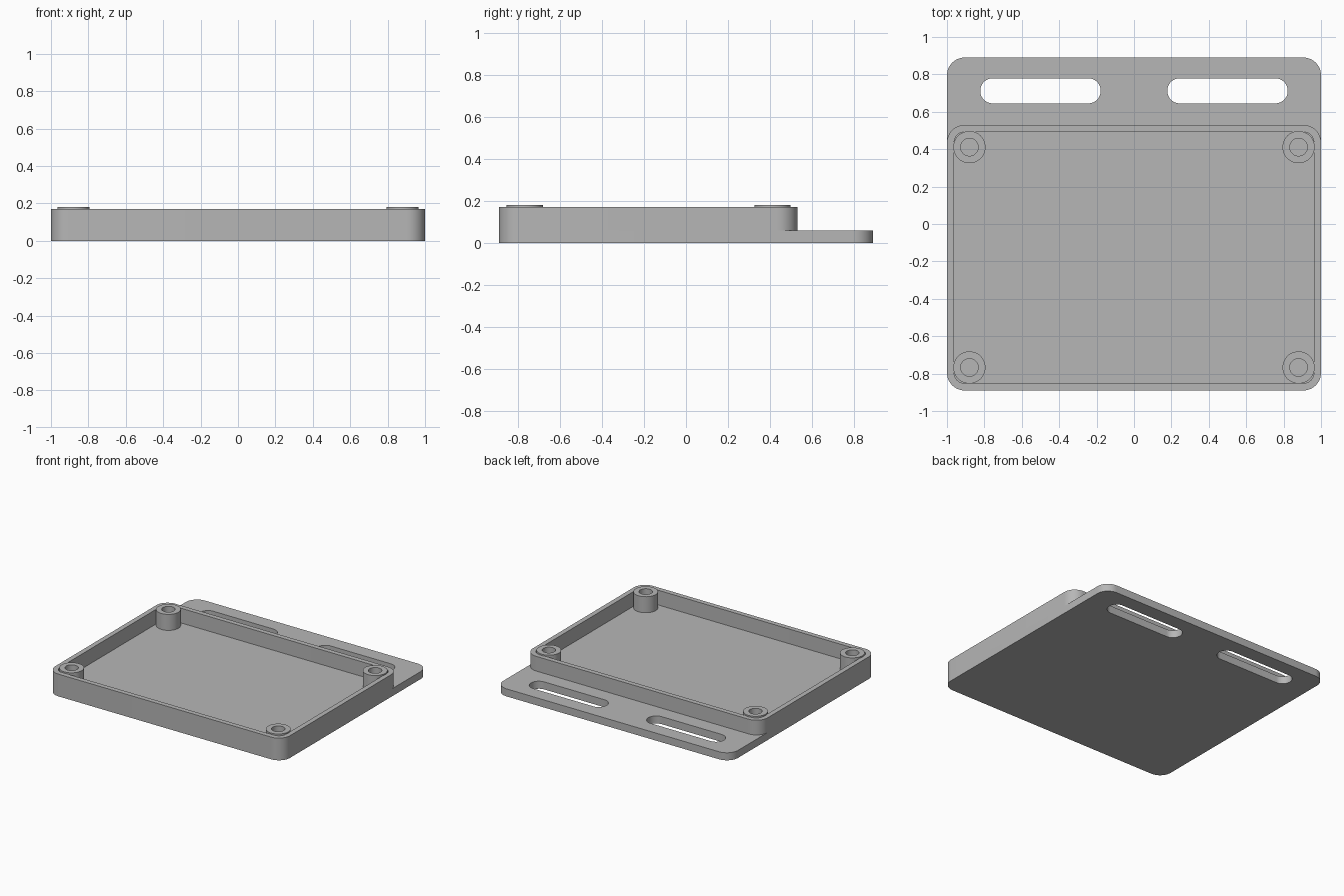
import bpy
import bmesh
from math import cos, sin, pi, radians

cube = bpy.data.objects.get("Cube")
if cube:
    bpy.data.objects.remove(cube, do_unlink=True)

# One plain grey for the whole model
GREY = (0.47, 0.47, 0.47, 1)
grey = bpy.data.materials.new("plain grey")
grey.use_nodes = True
grey.diffuse_color = GREY
grey.node_tree.nodes["Principled BSDF"].inputs["Base Color"].default_value = GREY


def rounded_rect(x0, x1, y0, y1, r, steps=12):
    """Outline of a rectangle with rounded corners."""
    corners = [(x1 - r, y1 - r), (x0 + r, y1 - r), (x0 + r, y0 + r), (x1 - r, y0 + r)]
    points = []
    for quarter, (cx, cy) in enumerate(corners):
        for i in range(steps + 1):
            a = (quarter + i / steps) * pi / 2
            points.append((cx + r * cos(a), cy + r * sin(a)))
    return points


def circle(cx, cy, r, sides=48):
    return [(cx + r * cos(2 * pi * i / sides), cy + r * sin(2 * pi * i / sides))
            for i in range(sides)]


def extruded(name, outlines, z0, z1):
    """Solid from an outer outline and any hole outlines."""
    bm = bmesh.new()
    for outline in outlines:
        verts = [bm.verts.new((x, y, z0)) for x, y in outline]
        for a, b in zip(verts, verts[1:] + verts[:1]):
            bm.edges.new((a, b))
    bmesh.ops.triangle_fill(bm, edges=bm.edges[:], use_beauty=True, normal=(0, 0, 1))
    top = bmesh.ops.extrude_face_region(bm, geom=bm.faces[:], use_keep_orig=True)["geom"]
    bmesh.ops.translate(bm, vec=(0, 0, z1 - z0),
                        verts=[v for v in top if isinstance(v, bmesh.types.BMVert)])
    bmesh.ops.recalc_face_normals(bm, faces=bm.faces[:])
    mesh = bpy.data.meshes.new(name)
    bm.to_mesh(mesh)
    bm.free()
    mesh.materials.append(grey)
    obj = bpy.data.objects.new(name, mesh)
    bpy.context.collection.objects.link(obj)
    bpy.ops.object.select_all(action='DESELECT')
    obj.select_set(True)
    bpy.context.view_layer.objects.active = obj
    bpy.ops.object.shade_smooth_by_angle(angle=radians(30))
    return obj


FLOOR, RIM, POST_TOP = 0.058, 0.171, 0.181
FRONT, TRAY_BACK, BACK = -0.89, 0.53, 0.89
WALL, CORNER = 0.038, 0.095

# Base plate with two strap slots in its rear flange
slots = [rounded_rect(cx - 0.322, cx + 0.322, 0.645, 0.779, 0.0665) for cx in (-0.5, 0.5)]
extruded("base_plate", [rounded_rect(-1, 1, FRONT, BACK, CORNER)] + slots, 0, FLOOR)

# Tray wall
extruded("tray_wall", [
    rounded_rect(-1, 1, FRONT, TRAY_BACK, CORNER),
    rounded_rect(-1 + WALL, 1 - WALL, FRONT + WALL, TRAY_BACK - WALL, CORNER - WALL),
], FLOOR, RIM)

# Hollow screw posts in the corners
for side, x in (("right", -0.88), ("left", 0.88)):
    for end, y in (("front", -0.767), ("back", 0.411)):
        extruded(f"screw_post_{end}_{side}",
                 [circle(x, y, 0.086), circle(x, y, 0.047)], FLOOR, POST_TOP)
